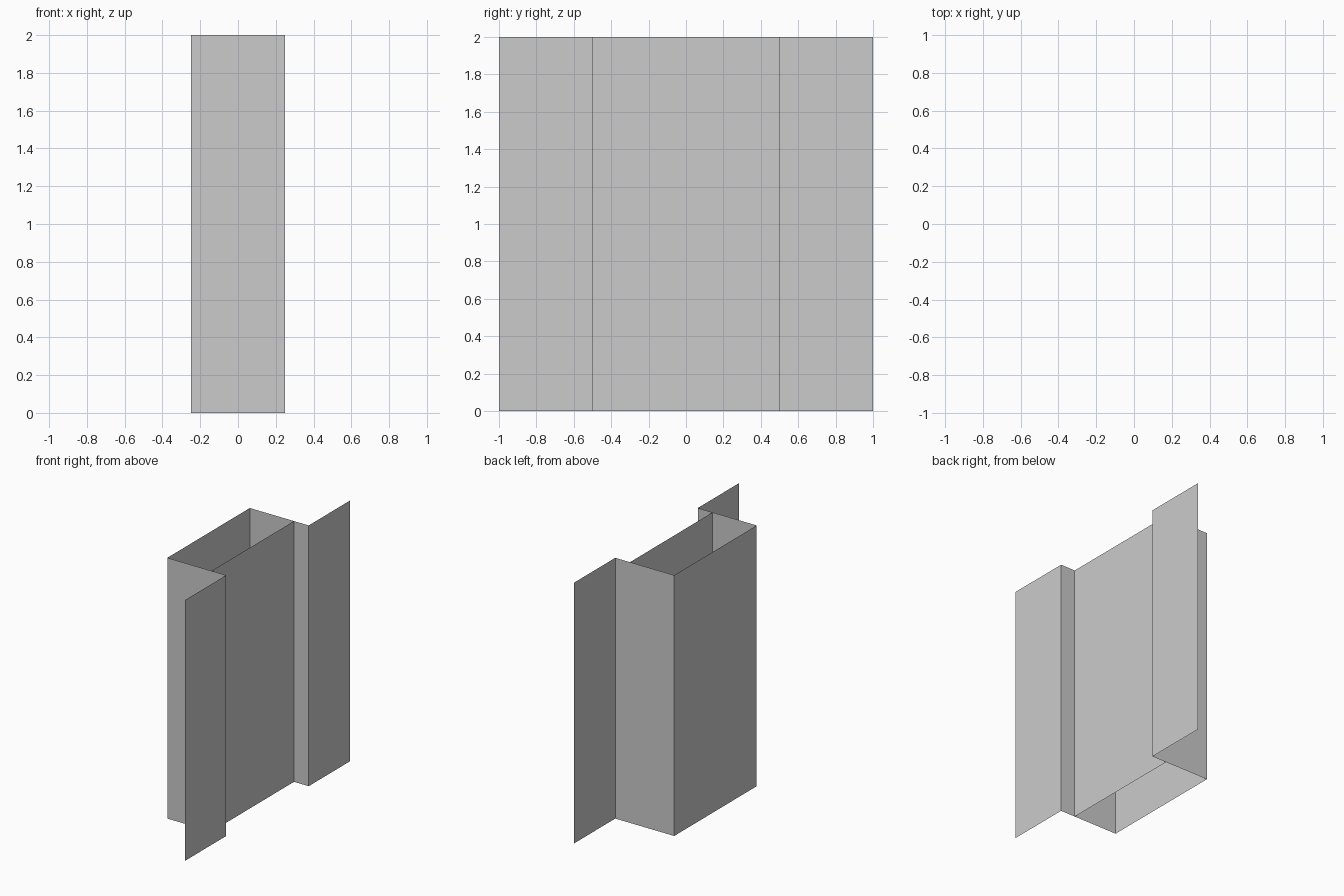
import bpy

if "Cube" in bpy.data.objects:
    bpy.data.objects.remove(bpy.data.objects["Cube"])

HEIGHT = 2.0


def extruded_sheet(name, profile):
    """Raise an open floor-plan profile into thin vertical sheet faces."""
    n = len(profile)
    verts = [(x, y, z) for z in (0.0, HEIGHT) for x, y in profile]
    faces = [(i, i + 1, i + 1 + n, i + n) for i in range(n - 1)]
    mesh = bpy.data.meshes.new(name)
    mesh.from_pydata(verts, [], faces)
    obj = bpy.data.objects.new(name, mesh)
    bpy.context.collection.objects.link(obj)
    return obj


# Hat-shaped frame: side flanges, jambs and back panel
half = [(-0.25, 0.5), (0.25, 0.5), (0.25, 1.0)]
extruded_sheet("frame", [(x, -y) for x, y in reversed(half)] + half)

# Recessed panel between the jambs
extruded_sheet("recessed_panel", [(0.125, -0.5), (0.125, 0.5)])
